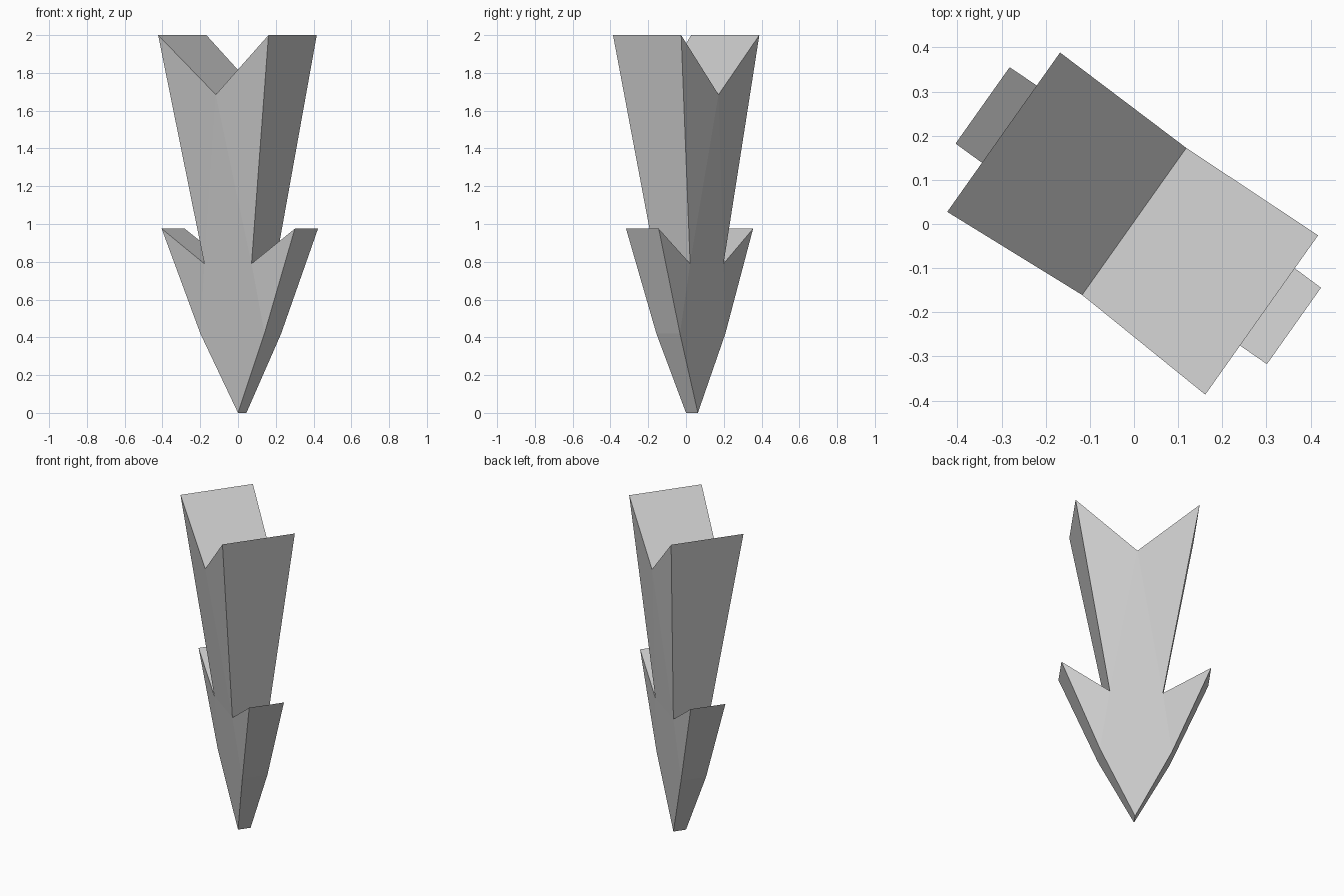
import bpy, bmesh
from mathutils import Vector

if "Cube" in bpy.data.objects:
    bpy.data.objects.remove(bpy.data.objects["Cube"])

# Local axes: the arrow lies across "side" and is thick along "depth"
SIDE = Vector((0.816, -0.578, 0))
DEPTH = Vector((0.578, 0.816, 0))
SHIFT = -0.003  # sideways lean of the shaft end

# Half outline: half width, height, front depth, back depth
profile = {
    "tip":   (0.000, 0.000, 0.000, 0.077),
    "hip":   (0.208, 0.420, -0.047, 0.106),
    "barb":  (0.432, 0.975, -0.085, 0.127),
    "inner": (0.153, 0.790, -0.088, 0.133),
    "top":   (0.358, 2.000, -0.222, 0.220),
    "notch": (0.000, 1.685, -0.199, 0.209),
}

bm = bmesh.new()
verts = {}
for name, (w, z, front, back) in profile.items():
    for sign in ((1, -1) if w else (0,)):
        lean = SHIFT if z else 0
        for layer, d in (("f", front), ("b", back)):
            co = SIDE * (sign * w + lean) + DEPTH * d
            co.z = z
            verts[name, sign, layer] = bm.verts.new(co)


def vert(name, sign, layer):
    return verts[name, sign if profile[name][0] else 0, layer]


# Front and back panels
for layer in "fb":
    bm.faces.new([vert("tip", 0, layer), vert("hip", 1, layer), vert("hip", -1, layer)])
    bm.faces.new([vert("hip", -1, layer), vert("hip", 1, layer), vert("inner", 1, layer)])
    bm.faces.new([vert("hip", -1, layer), vert("inner", 1, layer), vert("inner", -1, layer)])
    bm.faces.new([vert("inner", -1, layer), vert("inner", 1, layer), vert("notch", 0, layer)])
    for s in (1, -1):
        bm.faces.new([vert(n, s, layer) for n in ("hip", "barb", "inner")])
        bm.faces.new([vert(n, s, layer) for n in ("inner", "top", "notch")])

# Edge walls following the outline on both sides
outline = list(profile)
for s in (1, -1):
    for a, b in zip(outline, outline[1:]):
        bm.faces.new([vert(a, s, "f"), vert(b, s, "f"), vert(b, s, "b"), vert(a, s, "b")])

bmesh.ops.recalc_face_normals(bm, faces=bm.faces)
mesh = bpy.data.meshes.new("arrow")
bm.to_mesh(mesh)
bm.free()
bpy.context.collection.objects.link(bpy.data.objects.new("arrow", mesh))
